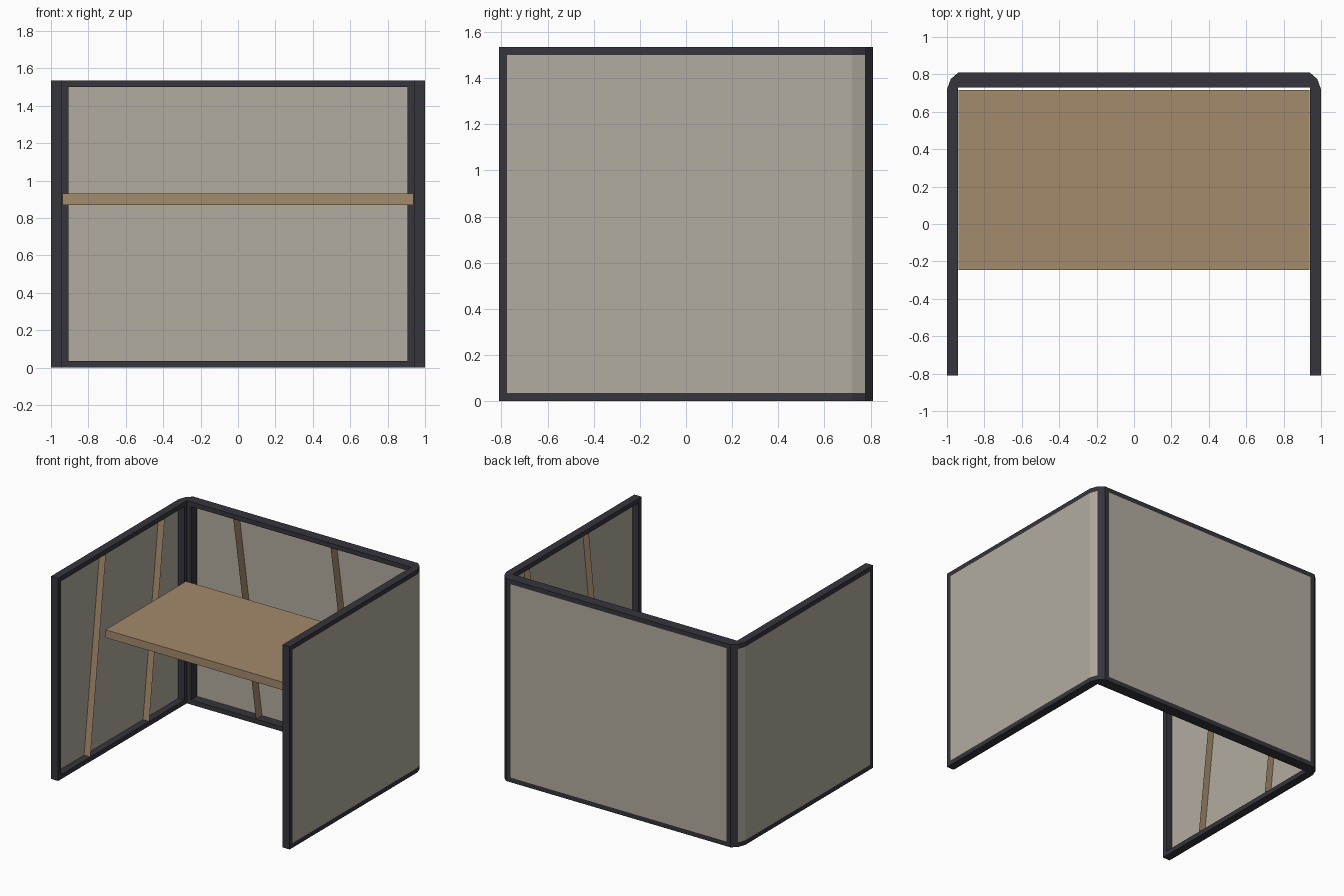
import bpy
import bmesh

if "Cube" in bpy.data.objects:
    bpy.data.objects.remove(bpy.data.objects["Cube"])


def material(name, r, g, b):
    m = bpy.data.materials.new(name)
    m.use_nodes = True
    m.diffuse_color = (r, g, b, 1)
    m.node_tree.nodes["Principled BSDF"].inputs["Base Color"].default_value = (r, g, b, 1)
    return m


DARK = material("dark charcoal", 0.037, 0.035, 0.046)
FABRIC = material("warm grey fabric", 0.45, 0.415, 0.35)
WOOD = material("oak wood", 0.37, 0.255, 0.15)

HEIGHT, RAIL = 1.535, 0.035
TOP = HEIGHT - RAIL
FRONT, BACK = -0.81, 0.81
INNER_X, INNER_Y = 0.94, 0.73
SKIN = 0.008


def finish(name, bm, mat):
    bmesh.ops.recalc_face_normals(bm, faces=bm.faces)
    mesh = bpy.data.meshes.new(name)
    bm.to_mesh(mesh)
    bm.free()
    mesh.materials.append(mat)
    obj = bpy.data.objects.new(name, mesh)
    bpy.context.collection.objects.link(obj)
    return obj


def prism(name, outline, z0, z1, mat):
    """Extrude a plan outline from z0 up to z1."""
    bm = bmesh.new()
    face = bm.faces.new([bm.verts.new((x, y, z0)) for x, y in outline])
    top = bmesh.ops.extrude_face_region(bm, geom=[face])["geom"]
    verts = [v for v in top if isinstance(v, bmesh.types.BMVert)]
    bmesh.ops.translate(bm, vec=(0, 0, z1 - z0), verts=verts)
    return finish(name, bm, mat)


def box(name, x0, x1, y0, y1, z0, z1, mat):
    return prism(name, [(x0, y0), (x1, y0), (x1, y1), (x0, y1)], z0, z1, mat)


def sheet(name, corners, mat):
    bm = bmesh.new()
    bm.faces.new([bm.verts.new(c) for c in corners])
    return finish(name, bm, mat)


# Top and bottom rails: one U-shaped plan with cut corners
half = [(INNER_X, INNER_Y), (INNER_X, FRONT), (1, FRONT),
        (1, 0.72), (0.98, 0.775), (INNER_X, BACK)]
u_plan = half + [(-x, y) for x, y in reversed(half)]
prism("bottom_rail", u_plan, 0, RAIL, DARK)
prism("top_rail", u_plan, TOP, HEIGHT, DARK)

# Posts and side panels, mirrored
post = [(0.905, INNER_Y), (INNER_X, INNER_Y), (INNER_X, 0.70), (1 - SKIN, 0.70),
        (1 - SKIN, 0.72), (0.973, 0.772), (0.98, 0.775), (INNER_X, BACK), (0.905, BACK)]
skin = [(1, FRONT + RAIL), (1, 0.72), (0.98, 0.775),
        (0.973, 0.772), (1 - SKIN, 0.72), (1 - SKIN, FRONT + RAIL)]
for side, s in (("left", 1), ("right", -1)):
    box(side + "_front_post", s * INNER_X, s, FRONT, FRONT + RAIL, RAIL, TOP, DARK)
    prism(side + "_corner_post", [(s * x, y) for x, y in post], RAIL, TOP, DARK)
    prism(side + "_wall_panel", [(s * x, y) for x, y in skin], RAIL, TOP, FABRIC)
    # Thin slanted battens inside the side walls
    shift = 0.06 if s > 0 else 0
    for i, y in enumerate((-0.24, 0.465)):
        hi, lo = y + shift, y + shift - 0.185
        a, b = s * INNER_X, s * (1 - SKIN)
        sheet(f"{side}_batten_{i + 1}",
              [(a, lo, RAIL), (b, lo, RAIL), (b, hi, TOP), (a, hi, TOP)], WOOD)

# Back panel with its slanted battens
box("back_wall_panel", -0.905, 0.905, BACK - SKIN, BACK, RAIL, TOP, FABRIC)
for i, x in enumerate((-0.55, 0.265)):
    lo, a, b = x + 0.19, INNER_Y, BACK - SKIN
    sheet(f"back_batten_{i + 1}",
          [(lo, a, RAIL), (lo, b, RAIL), (x, b, TOP), (x, a, TOP)], WOOD)

# Desk top
box("desk_top", -0.938, 0.938, -0.245, 0.717, 0.87, 0.93, WOOD)
